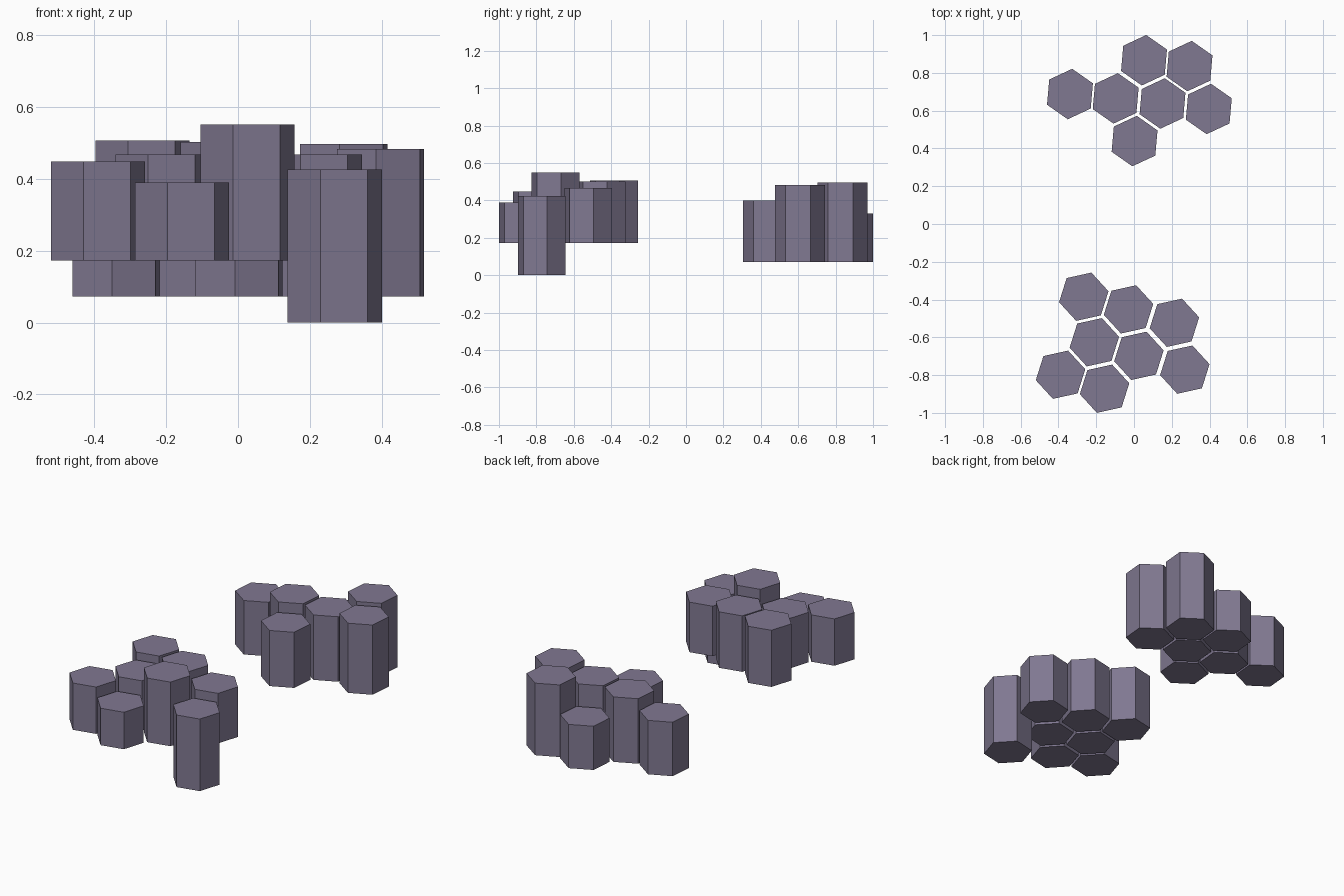
import bpy
import math

RADIUS = 0.134

stone = bpy.data.materials.new("purple grey stone")
stone.diffuse_color = (0.216, 0.188, 0.283, 1)


def column(name, x, y, bottom, top, turn):
    """Six-sided basalt column with a corner at the given angle."""
    bpy.ops.mesh.primitive_cylinder_add(vertices=6, radius=RADIUS, depth=top - bottom,
                                        location=(x, y, (top + bottom) / 2),
                                        rotation=(0, 0, math.radians(turn - 30)))
    ob = bpy.context.object
    ob.name = name
    ob.data.materials.append(stone)


# Front cluster: x, y, bottom, top
front = [
    (-0.266, -0.385, 0.172, 0.506),
    (-0.029, -0.452, 0.172, 0.502),
    (0.214, -0.523, 0.172, 0.467),
    (-0.210, -0.626, 0.172, 0.467),
    (0.026, -0.698, 0.172, 0.550),
    (0.269, -0.771, 0.000, 0.425),
    (-0.389, -0.798, 0.172, 0.448),
    (-0.156, -0.872, 0.172, 0.390),
]
for i, (x, y, b, t) in enumerate(front):
    column(f"front_column_{i + 1}", x, y, b, t, 12.5)

# Back cluster: x, y, top
back = [
    (-0.339, 0.688, 0.39),
    (-0.097, 0.665, 0.455),
    (0.003, 0.439, 0.40),
    (0.053, 0.867, 0.33),
    (0.294, 0.836, 0.497),
    (0.151, 0.638, 0.455),
    (0.396, 0.609, 0.483),
]
for i, (x, y, t) in enumerate(back):
    column(f"back_column_{i + 1}", x, y, 0.072, t, 25)
